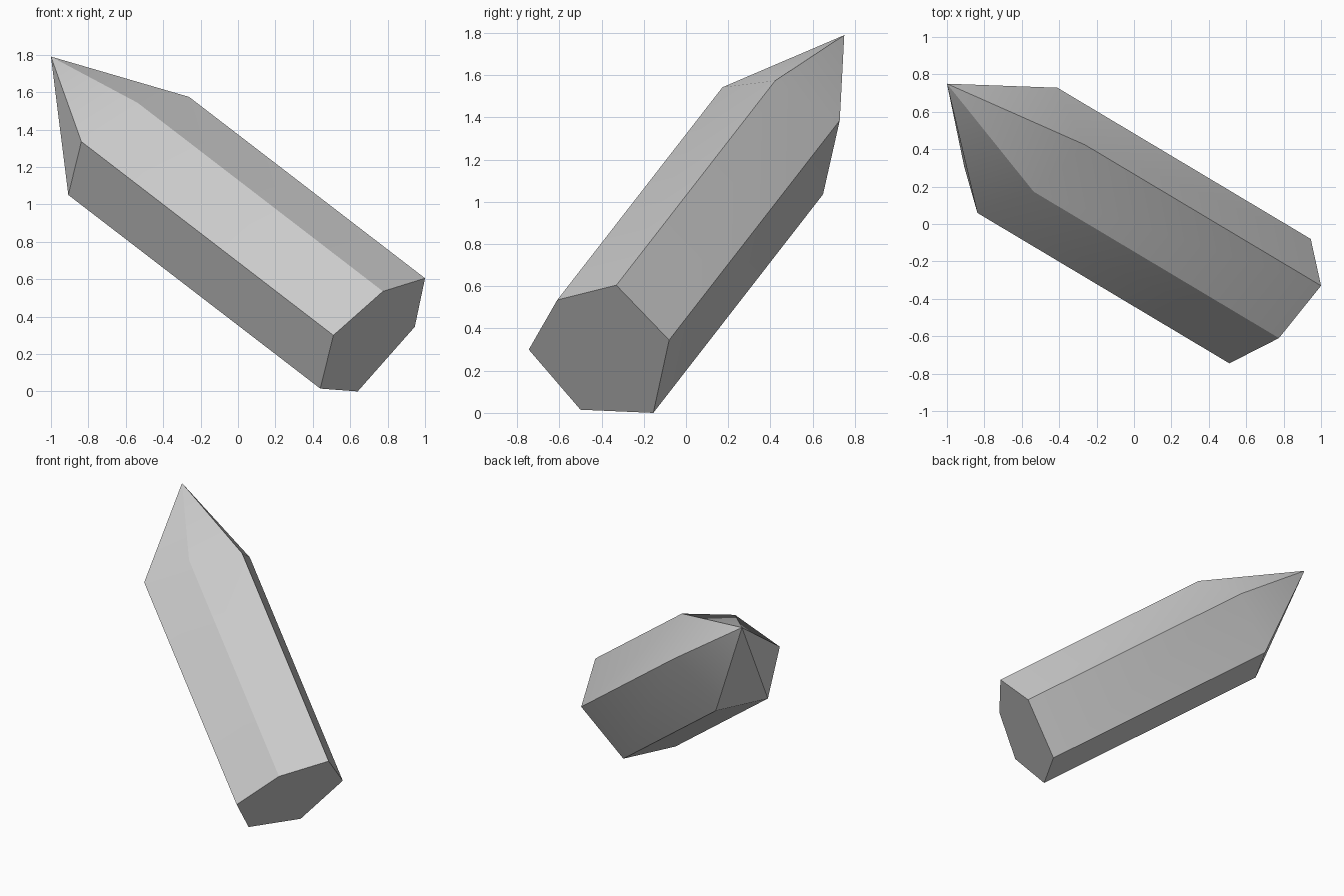
import bpy
import bmesh
import math
from mathutils import Vector

cube = bpy.data.objects.get("Cube")
if cube:
    bpy.data.objects.remove(cube, do_unlink=True)

# Single grey mineral colour
stone = bpy.data.materials.new("crystal_grey")
stone.use_nodes = True
stone.diffuse_color = (0.6, 0.6, 0.6, 1)
bsdf = next(n for n in stone.node_tree.nodes if n.type == "BSDF_PRINCIPLED")
bsdf.inputs["Base Color"].default_value = (0.6, 0.6, 0.6, 1)

# Irregular six-sided foot, and the length of each long edge up to the shoulder
AXIS = Vector((-0.717, 0.428, 0.551)).normalized()
FOOT = [(0.44, -0.50, 0.015), (0.64, -0.155, 0.0), (0.945, -0.08, 0.345),
        (1.0, -0.33, 0.605), (0.775, -0.61, 0.535), (0.51, -0.745, 0.30)]
LENGTHS = [1.88, 1.88, 1.89, 1.76, 1.83, 1.88]
TIP = (-1.0, 0.75, 1.79)

bm = bmesh.new()
foot = [bm.verts.new(p) for p in FOOT]
shoulder = [bm.verts.new(v.co + AXIS * n) for v, n in zip(foot, LENGTHS)]
tip = bm.verts.new(TIP)

# Flat end, long sides and pointed end
bm.faces.new(foot)
for i in range(6):
    j = (i + 1) % 6
    bm.faces.new((foot[i], foot[j], shoulder[j], shoulder[i]))
    bm.faces.new((shoulder[i], shoulder[j], tip))
bmesh.ops.recalc_face_normals(bm, faces=bm.faces[:])

mesh = bpy.data.meshes.new("crystal")
bm.to_mesh(mesh)
bm.free()
mesh.materials.append(stone)
crystal = bpy.data.objects.new("crystal", mesh)
bpy.context.collection.objects.link(crystal)

# Soft shoulders, crisp long edges
bpy.ops.object.select_all(action="DESELECT")
crystal.select_set(True)
bpy.context.view_layer.objects.active = crystal
bpy.ops.object.shade_smooth_by_angle(angle=math.radians(30))
